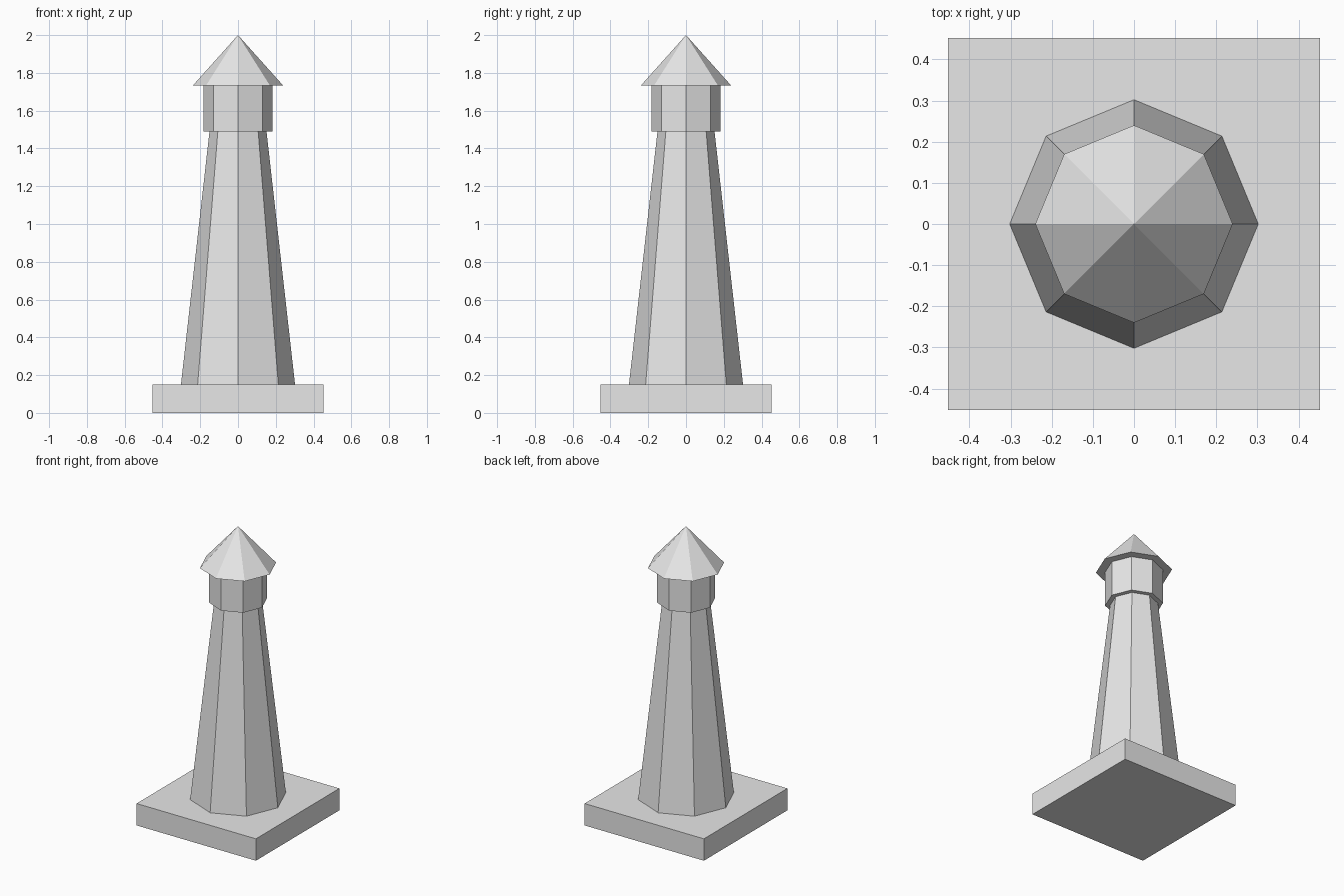
import bpy
import math

if "Cube" in bpy.data.objects:
    bpy.data.objects.remove(bpy.data.objects["Cube"])

SIDES = 8

stone = bpy.data.materials.new("light_grey")
stone.diffuse_color = (0.8, 0.8, 0.8, 1.0)
stone.use_nodes = True
stone.node_tree.nodes["Principled BSDF"].inputs["Base Color"].default_value = stone.diffuse_color


def finish(name):
    obj = bpy.context.object
    obj.name = name
    obj.data.materials.append(stone)
    return obj


def octagon_part(name, r_bottom, r_top, z0, z1):
    """Eight-sided section with corners on the x and y axes."""
    bpy.ops.mesh.primitive_cone_add(
        vertices=SIDES, radius1=r_bottom, radius2=r_top,
        depth=z1 - z0, location=(0, 0, (z0 + z1) / 2))
    return finish(name)


# Square base slab
bpy.ops.mesh.primitive_cube_add(size=1, location=(0, 0, 0.075))
bpy.context.object.scale = (0.905, 0.905, 0.15)
bpy.ops.object.transform_apply(location=False, rotation=False, scale=True)
finish("base_slab")

# Tapered tower, lantern room and pointed roof
octagon_part("tower", 0.302, 0.151, 0.15, 1.49)
octagon_part("lantern_room", 0.182, 0.182, 1.49, 1.732)
octagon_part("roof", 0.24, 0.0, 1.732, 2.0)
